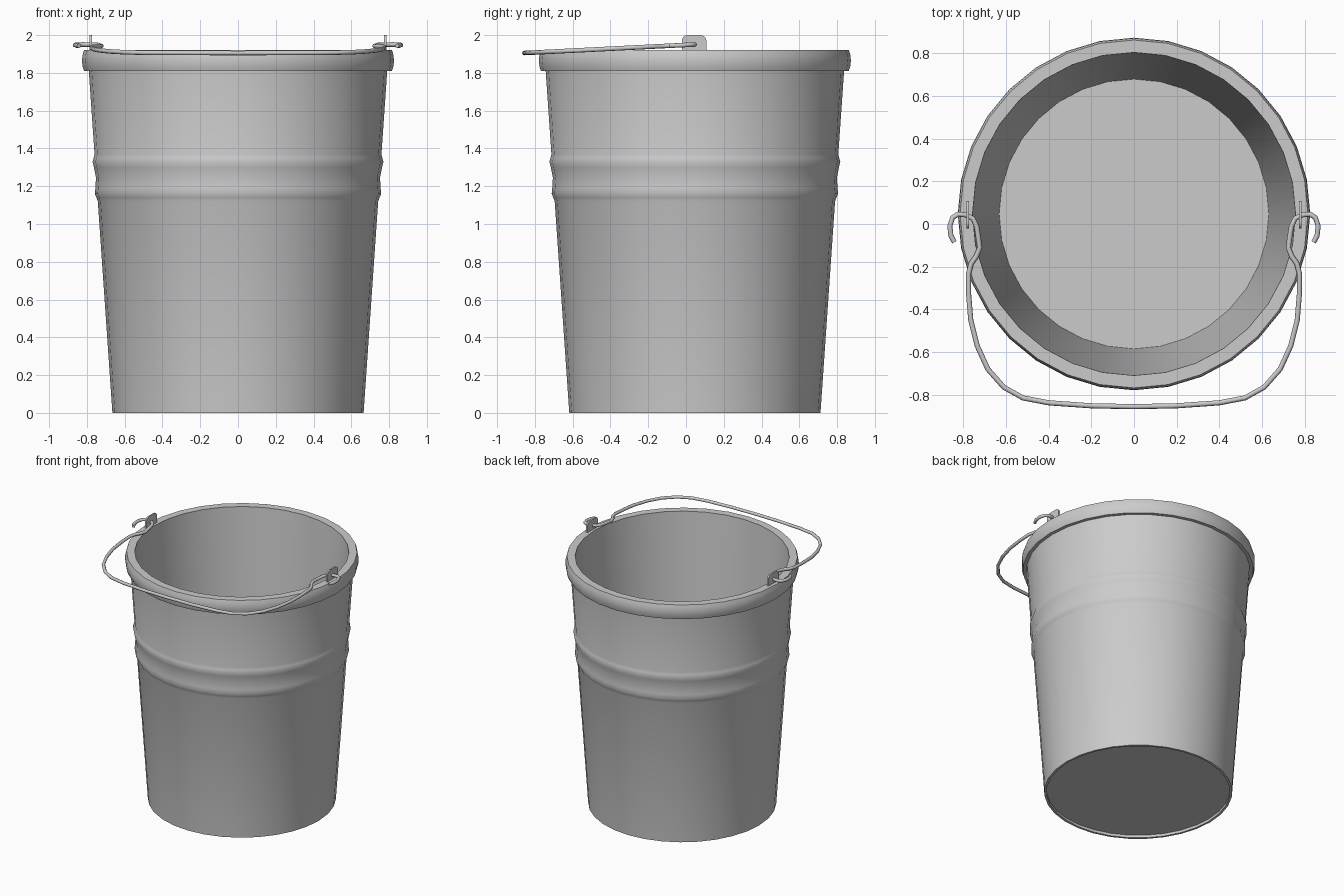
import bpy, bmesh, math
from mathutils import Matrix

if "Cube" in bpy.data.objects:
    bpy.data.objects.remove(bpy.data.objects["Cube"], do_unlink=True)

steel = bpy.data.materials.new("grey_metal")
steel.use_nodes = True
colour = (0.6, 0.6, 0.6, 1)
steel.diffuse_color = colour
steel.node_tree.nodes["Principled BSDF"].inputs["Base Color"].default_value = colour

CENTRE_Y = 0.047
SIDES = 32


def finish(name, bm, angle=35):
    bmesh.ops.recalc_face_normals(bm, faces=bm.faces)
    mesh = bpy.data.meshes.new(name)
    bm.to_mesh(mesh)
    bm.free()
    obj = bpy.data.objects.new(name, mesh)
    mesh.materials.append(steel)
    bpy.context.collection.objects.link(obj)
    bpy.ops.object.select_all(action='DESELECT')
    obj.select_set(True)
    bpy.context.view_layer.objects.active = obj
    bpy.ops.object.shade_smooth_by_angle(angle=math.radians(angle))
    return obj


def lathe(name, profile, cap_ends):
    """Revolve (radius, z) points; cap the ends or join them into a loop."""
    bm = bmesh.new()
    rings = []
    for r, z in profile:
        rings.append([bm.verts.new((r * math.cos(a), r * math.sin(a) + CENTRE_Y, z))
                      for a in (2 * math.pi * i / SIDES for i in range(SIDES))])
    pairs = list(zip(rings, rings[1:]))
    if cap_ends:
        bm.faces.new(rings[0])
        bm.faces.new(rings[-1])
    else:
        pairs.append((rings[-1], rings[0]))
    for low, high in pairs:
        for i in range(SIDES):
            j = (i + 1) % SIDES
            bm.faces.new((low[i], low[j], high[j], high[i]))
    return finish(name, bm)


def wall(z):
    return 0.665 + 0.069 * z


# Bucket body: recessed base, tapered wall with two ridges, inner wall, floor
ridges = [(1.12, 0), (1.14, 0.006), (1.16, 0.013), (1.19, 0.008), (1.245, 0.001),
          (1.3, 0.008), (1.33, 0.013), (1.35, 0.006), (1.37, 0)]
body = [(0.648, 0.02), (0.648, 0), (wall(0), 0)]
body += [(wall(z) + bump, z) for z, bump in ridges]
body += [(wall(1.9), 1.9), (0.757, 1.915), (0.632, 0.05)]
lathe("bucket_body", body, True)

# Rolled rim
lathe("rim", [(0.757, 1.92), (0.815, 1.92), (0.823, 1.895), (0.826, 1.865),
              (0.823, 1.835), (0.815, 1.81), (0.785, 1.81), (0.757, 1.88)], False)

# Handle ears: thin upright plates with rounded top corners
for side, x in (("left", 0.78), ("right", -0.78)):
    bm = bmesh.new()
    outline = [(-0.022, 1.89), (0.108, 1.89)]
    for cy, start in ((0.078, 0), (0.008, 90)):
        for step in range(5):
            a = math.radians(start + step * 22.5)
            outline.append((cy + 0.03 * math.cos(a), 1.97 + 0.03 * math.sin(a)))
    face = bm.faces.new([bm.verts.new((x - 0.006, y, z)) for y, z in outline])
    new = bmesh.ops.extrude_face_region(bm, geom=[face])["geom"]
    bmesh.ops.translate(bm, vec=(0.012, 0, 0),
                        verts=[v for v in new if isinstance(v, bmesh.types.BMVert)])
    finish(side + "_ear", bm)

# Wire handle: hook, kink and half bow, mirrored to the other side
half = [(0.842, -0.085), (0.858, -0.055), (0.863, -0.01), (0.85, 0.03), (0.825, 0.046),
        (0.79, 0.043), (0.755, 0.026), (0.738, -0.01), (0.73, -0.06), (0.723, -0.11),
        (0.738, -0.15), (0.763, -0.185), (0.775, -0.23), (0.775, -0.33), (0.765, -0.45),
        (0.735, -0.57), (0.685, -0.68), (0.61, -0.765), (0.52, -0.815), (0.4, -0.838),
        (0.2, -0.852)]
path = half + [(0, -0.856)] + [(-x, y) for x, y in reversed(half)]
curve = bpy.data.curves.new("handle_path", 'CURVE')
curve.dimensions = '3D'
curve.bevel_depth = 0.012
curve.bevel_resolution = 2
curve.use_fill_caps = True
spline = curve.splines.new('POLY')
spline.points.add(len(path) - 1)
for point, (x, y) in zip(spline.points, path):
    point.co = (x, y, 1.95 + 0.05 * (y - 0.04), 1)
helper = bpy.data.objects.new("handle_path", curve)
bpy.context.collection.objects.link(helper)
bpy.context.view_layer.update()
bm = bmesh.new()
bm.from_mesh(helper.to_mesh())
helper.to_mesh_clear()
bpy.data.objects.remove(helper, do_unlink=True)
finish("wire_handle", bm, 50)
